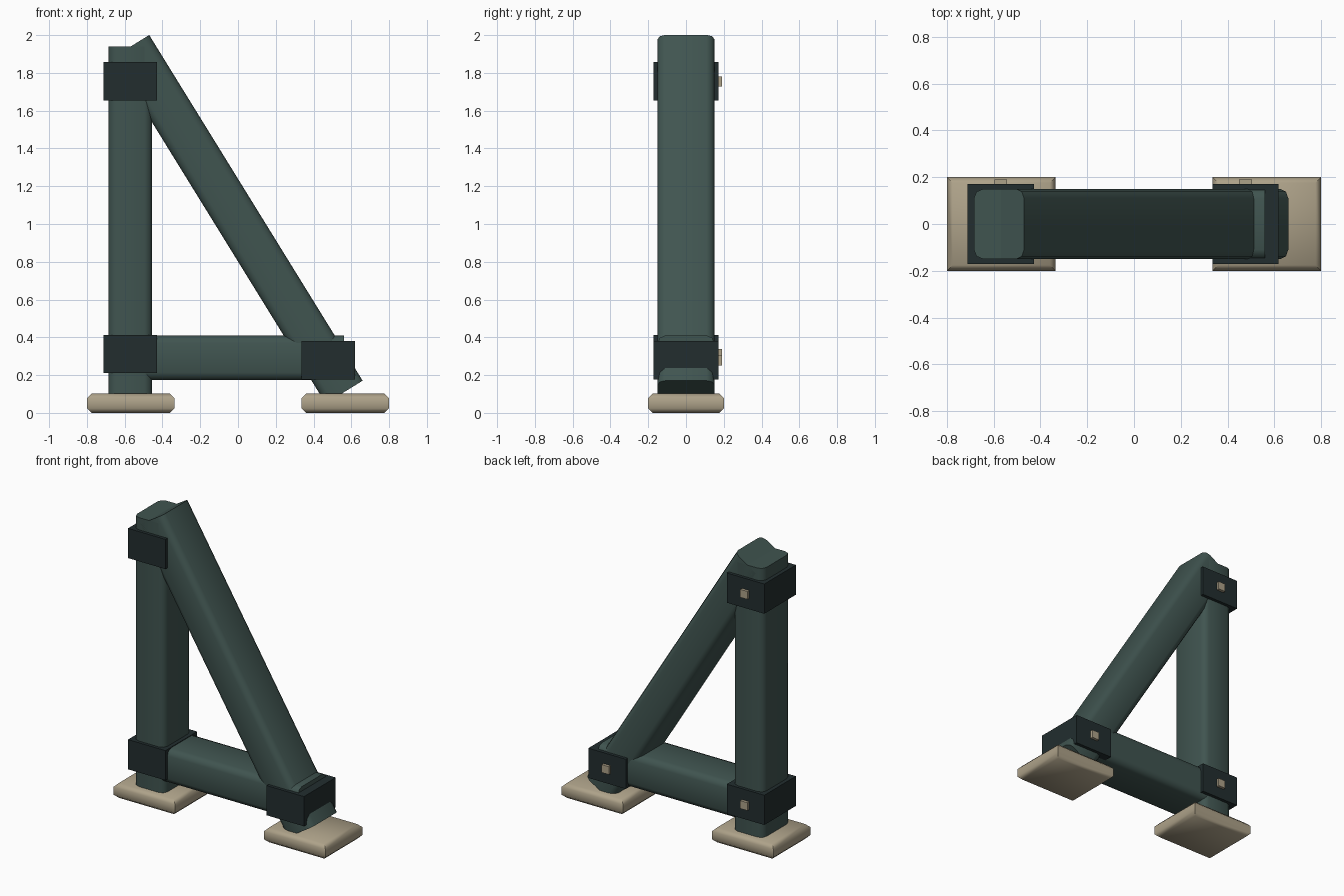
import bpy, bmesh, math
from mathutils import Matrix, Vector

cube = bpy.data.objects.get("Cube")
if cube:
    bpy.data.objects.remove(cube, do_unlink=True)


def make_material(name, rgb):
    mat = bpy.data.materials.new(name)
    mat.use_nodes = True
    mat.diffuse_color = (*rgb, 1)
    bsdf = mat.node_tree.nodes["Principled BSDF"]
    bsdf.inputs["Base Color"].default_value = (*rgb, 1)
    bsdf.inputs["Roughness"].default_value = 0.8
    return mat


GREEN = make_material("dark green paint", (0.051, 0.089, 0.080))
IRON = make_material("blackened iron", (0.016, 0.027, 0.028))
STONE = make_material("tan stone", (0.42, 0.36, 0.25))


def box(name, mat, size, centre, bevel=0, segments=1, keep=None, tilt=0):
    """Box with bevelled edges; keep(direction) picks the edges to bevel."""
    bm = bmesh.new()
    bmesh.ops.create_cube(bm, size=1)
    bmesh.ops.scale(bm, vec=size, verts=bm.verts)
    if bevel:
        edges = [e for e in bm.edges
                 if keep((e.verts[1].co - e.verts[0].co).normalized())]
        bmesh.ops.bevel(bm, geom=edges, offset=bevel, segments=segments,
                        profile=0.5, affect='EDGES')
    bmesh.ops.rotate(bm, verts=bm.verts, cent=(0, 0, 0),
                     matrix=Matrix.Rotation(tilt, 3, 'Y'))
    bmesh.ops.recalc_face_normals(bm, faces=bm.faces)
    mesh = bpy.data.meshes.new(name)
    bm.to_mesh(mesh)
    bm.free()
    mesh.materials.append(mat)
    obj = bpy.data.objects.new(name, mesh)
    obj.location = centre
    bpy.context.collection.objects.link(obj)
    if bevel:
        bpy.ops.object.select_all(action='DESELECT')
        obj.select_set(True)
        bpy.context.view_layer.objects.active = obj
        bpy.ops.object.shade_smooth_by_angle(angle=math.radians(50))
    return obj


def beam(name, start, end, thick):
    """Round-cornered timber between two (x, z) points."""
    a, b = Vector((start[0], 0, start[1])), Vector((end[0], 0, end[1]))
    d = b - a
    box(name, GREEN, (thick, 0.3, d.length), (a + b) / 2, 0.04, 2,
        keep=lambda v: abs(v.z) > 0.9, tilt=math.atan2(d.x, d.z))


# Timber frame
beam("upright_post", (-0.57, 0.09), (-0.57, 1.94), 0.23)
beam("cross_beam", (-0.57, 0.292), (0.56, 0.292), 0.235)
beam("diagonal_brace", (0.562, 0.11), (-0.568, 1.94), 0.23)

# Iron bands, each with a bolt head on the back
for name, x, z, bolt_x in (("top_band", -0.57, 1.755, -0.57),
                           ("lower_post_band", -0.57, 0.312, -0.57),
                           ("brace_foot_band", 0.477, 0.278, 0.477)):
    box(name, IRON, (0.283, 0.342, 0.203), (x, 0, z))
    box(name + "_bolt", STONE, (0.054, 0.03, 0.054), (bolt_x, 0.175, z))

# Foot pads, bevelled along the top and bottom rims
for side, x in (("right", -0.568), ("left", 0.568)):
    box(side + "_foot_pad", STONE, (0.464, 0.4, 0.102), (x, 0, 0.051), 0.024, 1,
        keep=lambda v: abs(v.z) < 0.1)
